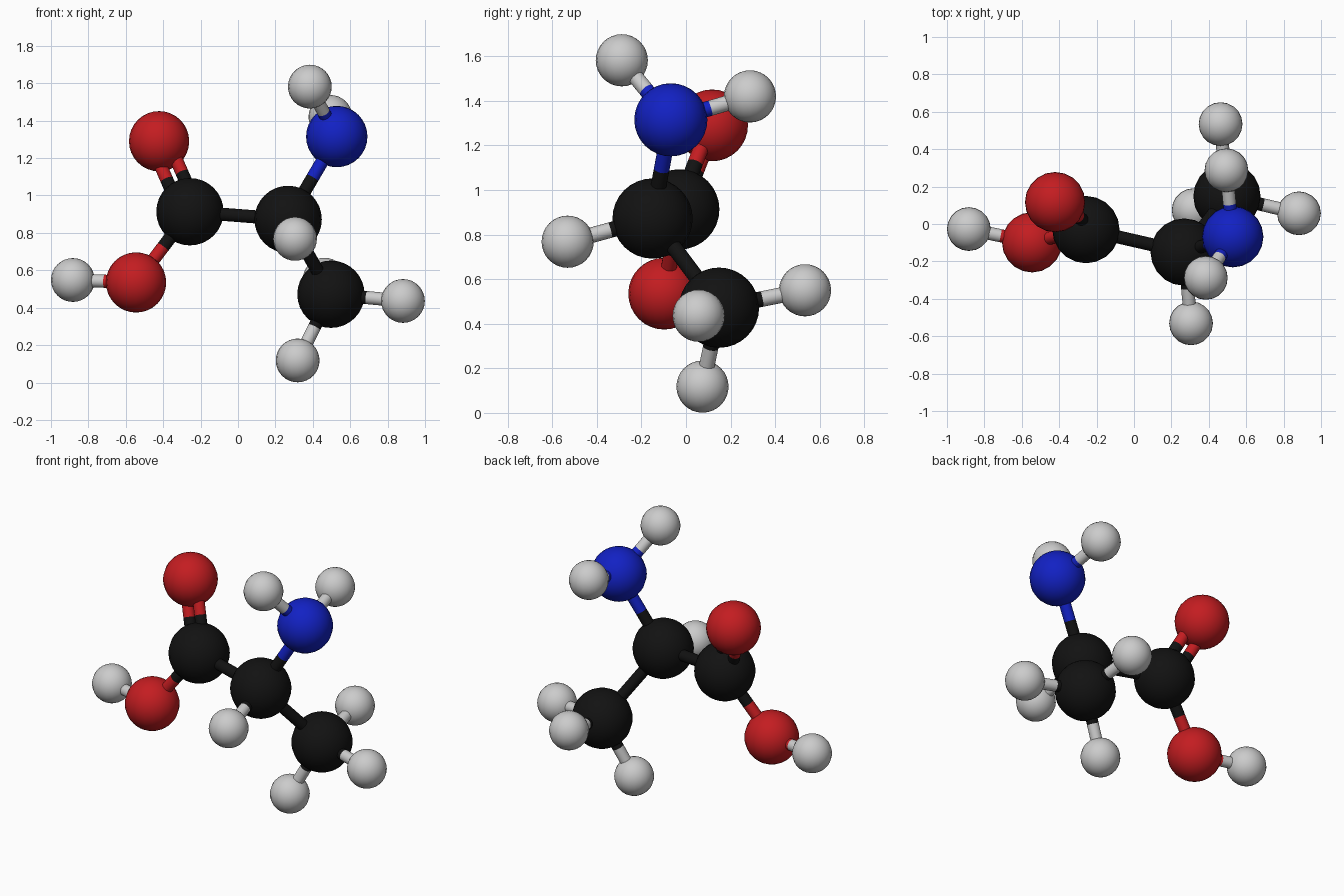
import bpy
from mathutils import Vector

if "Cube" in bpy.data.objects:
    bpy.data.objects.remove(bpy.data.objects["Cube"])


def material(name, rgb):
    m = bpy.data.materials.new(name)
    m.diffuse_color = (*rgb, 1)
    m.use_nodes = True
    m.node_tree.nodes["Principled BSDF"].inputs["Base Color"].default_value = m.diffuse_color
    return m


MATS = {
    "C": material("carbon_black", (0.006, 0.006, 0.006)),
    "O": material("oxygen_red", (0.55, 0.012, 0.015)),
    "N": material("nitrogen_blue", (0.006, 0.015, 0.55)),
    "H": material("hydrogen_grey", (0.55, 0.55, 0.55)),
}
RADIUS = {"C": 0.18, "O": 0.161, "N": 0.164, "H": 0.117}
BOND_R = 0.035

# name: (element, centre)
ATOMS = {
    "acid_carbon": ("C", (-0.257, -0.03, 0.913)),
    "central_carbon": ("C", (0.268, -0.15, 0.872)),
    "methyl_carbon": ("C", (0.497, 0.148, 0.472)),
    "double_oxygen": ("O", (-0.422, 0.117, 1.29)),
    "hydroxyl_oxygen": ("O", (-0.545, -0.098, 0.535)),
    "amine_nitrogen": ("N", (0.528, -0.068, 1.315)),
    "hydroxyl_hydrogen": ("H", (-0.883, -0.027, 0.548)),
    "central_hydrogen": ("H", (0.305, -0.531, 0.768)),
    "amine_hydrogen_1": ("H", (0.384, -0.288, 1.582)),
    "amine_hydrogen_2": ("H", (0.494, 0.287, 1.42)),
    "methyl_hydrogen_1": ("H", (0.882, 0.057, 0.436)),
    "methyl_hydrogen_2": ("H", (0.319, 0.074, 0.118)),
    "methyl_hydrogen_3": ("H", (0.463, 0.534, 0.55)),
}
BONDS = [
    ("acid_carbon", "central_carbon"),
    ("acid_carbon", "hydroxyl_oxygen"),
    ("hydroxyl_oxygen", "hydroxyl_hydrogen"),
    ("central_carbon", "methyl_carbon"),
    ("central_carbon", "amine_nitrogen"),
    ("central_carbon", "central_hydrogen"),
    ("amine_nitrogen", "amine_hydrogen_1"),
    ("amine_nitrogen", "amine_hydrogen_2"),
    ("methyl_carbon", "methyl_hydrogen_1"),
    ("methyl_carbon", "methyl_hydrogen_2"),
    ("methyl_carbon", "methyl_hydrogen_3"),
]


def centre(name):
    return Vector(ATOMS[name][1])


def finish(name, element):
    ob = bpy.context.object
    ob.name = name
    ob.data.materials.append(MATS[element])
    bpy.ops.object.shade_smooth_by_angle()


def half_bond(name, a, b, element):
    d = b - a
    bpy.ops.mesh.primitive_cylinder_add(
        vertices=20, radius=BOND_R, depth=d.length, location=(a + b) / 2,
        rotation=d.to_track_quat('Z', 'Y').to_euler())
    finish(name, element)


def bond(a, b, offset=Vector(), tag=""):
    # two halves, each in the colour of its own atom
    pa, pb = centre(a) + offset, centre(b) + offset
    mid = (pa + pb) / 2
    label = f"bond{tag}_{a}_to_{b}"
    half_bond(label + "_start", pa, mid, ATOMS[a][0])
    half_bond(label + "_end", mid, pb, ATOMS[b][0])


# atoms
for name, (element, pos) in ATOMS.items():
    bpy.ops.mesh.primitive_uv_sphere_add(
        segments=20, ring_count=16, radius=RADIUS[element], location=pos)
    finish(name, element)

# single bonds
for a, b in BONDS:
    bond(a, b)

# double bond: two rods side by side in the plane of the acid group
axis = (centre("double_oxygen") - centre("acid_carbon")).normalized()
side = centre("central_carbon") - centre("hydroxyl_oxygen")
side = (side - axis * side.dot(axis)).normalized() * 0.045
for tag, s in (("_left", -1), ("_right", 1)):
    bond("acid_carbon", "double_oxygen", side * s, tag)
